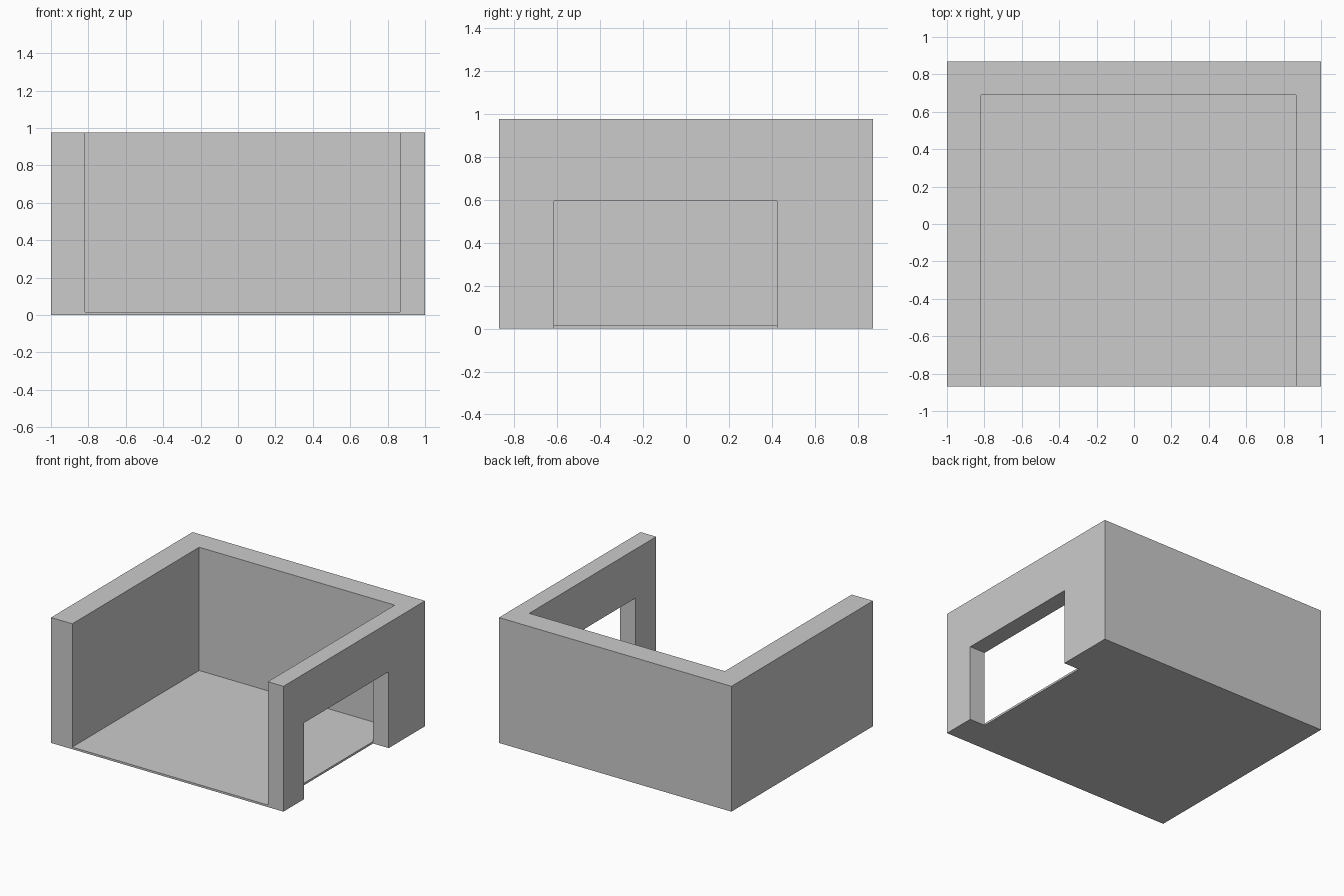
import bpy

if "Cube" in bpy.data.objects:
    bpy.data.objects.remove(bpy.data.objects["Cube"])


def box(name, lo, hi):
    """Axis-aligned box between two corners."""
    bpy.ops.mesh.primitive_cube_add(size=1, location=[(a + b) / 2 for a, b in zip(lo, hi)])
    ob = bpy.context.object
    ob.name = name
    ob.scale = [b - a for a, b in zip(lo, hi)]
    bpy.ops.object.transform_apply(location=True, rotation=False, scale=True)
    return ob


def cut(target, cutter):
    """Subtract the cutter from the target, then discard it."""
    cutter.hide_render = True
    mod = target.modifiers.new("cut", 'BOOLEAN')
    mod.operation = 'DIFFERENCE'
    mod.solver = 'EXACT'
    mod.object = cutter
    bpy.context.view_layer.objects.active = target
    bpy.ops.object.modifier_apply(modifier=mod.name)
    bpy.data.objects.remove(cutter, do_unlink=True)


HALF_Y, HEIGHT, FLOOR = 0.87, 0.975, 0.016
LEFT, RIGHT, BACK = -0.817, 0.866, 0.69   # inner wall faces

# Solid block for walls and floor
shell = box("room_shell", (-1, -HALF_Y, 0), (1, HALF_Y, HEIGHT))

# Interior, open at the top and front
cut(shell, box("interior_cutter", (LEFT, -1.2, FLOOR), (RIGHT, BACK, 1.3)))

# Doorway through the right wall, down to the ground and ending at the floor edge
cut(shell, box("doorway_cutter", (RIGHT, -0.614, -0.3), (1.3, 0.424, 0.594)))
